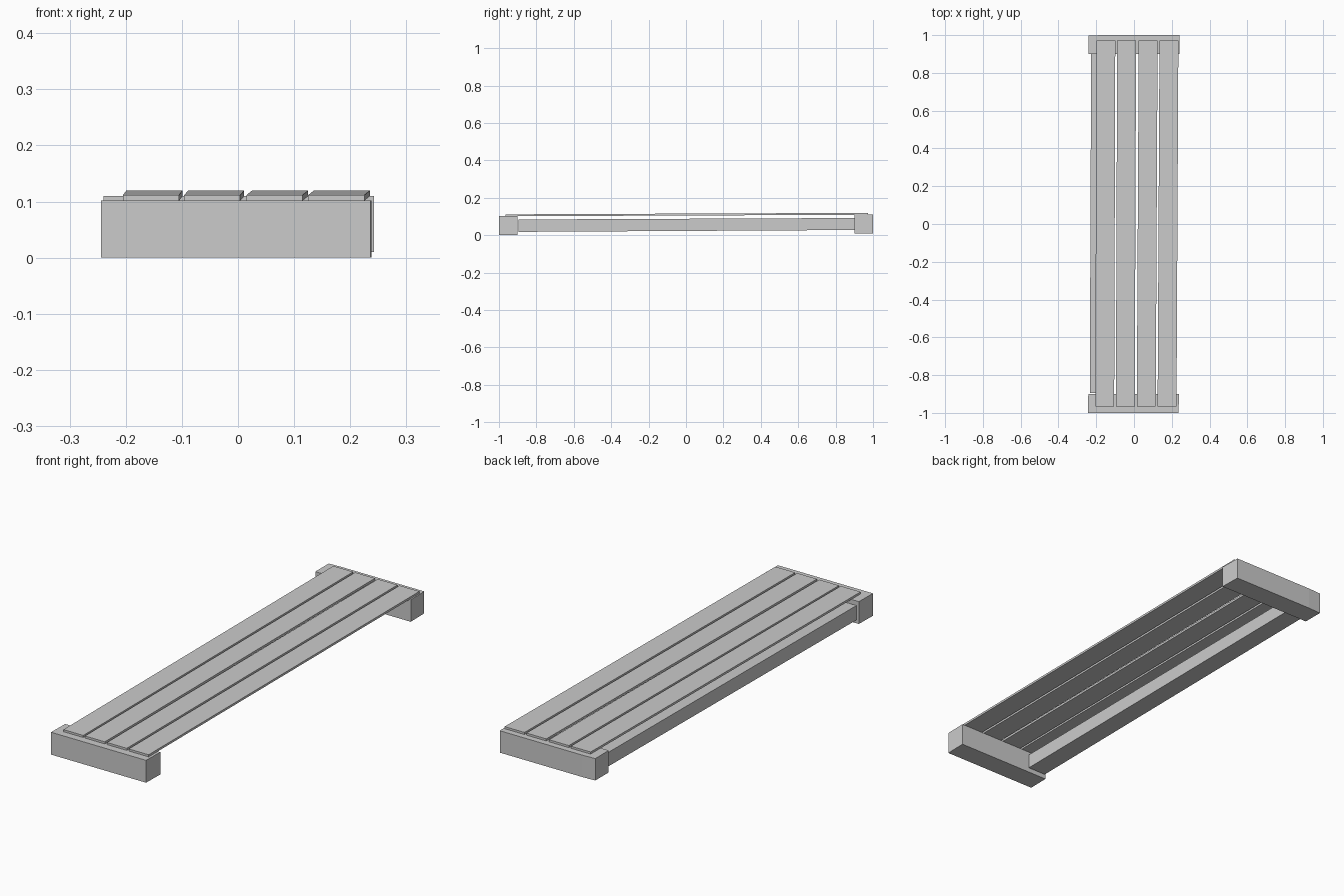
import bpy, bmesh

if "Cube" in bpy.data.objects:
    bpy.data.objects.remove(bpy.data.objects["Cube"])


def loft(name, y0, rect0, y1, rect1):
    """Box running along y, from one (x0, x1, z0, z1) end to another."""
    bm = bmesh.new()
    ends = []
    for y, (xa, xb, za, zb) in ((y0, rect0), (y1, rect1)):
        ends.append([bm.verts.new((x, y, z))
                     for x, z in ((xa, za), (xb, za), (xb, zb), (xa, zb))])
    a, b = ends
    bm.faces.new(a)
    bm.faces.new(b)
    for i in range(4):
        j = (i + 1) % 4
        bm.faces.new((a[i], a[j], b[j], b[i]))
    return finish(name, bm)


def plan_block(name, outline, z0, z1):
    """Plan outline extruded upward."""
    bm = bmesh.new()
    base = bm.faces.new([bm.verts.new((x, y, z0)) for x, y in outline])
    top = bmesh.ops.extrude_face_region(bm, geom=[base])["geom"]
    for v in top:
        if isinstance(v, bmesh.types.BMVert):
            v.co.z = z1
    return finish(name, bm)


def finish(name, bm):
    bmesh.ops.recalc_face_normals(bm, faces=bm.faces[:])
    mesh = bpy.data.meshes.new(name)
    bm.to_mesh(mesh)
    bm.free()
    obj = bpy.data.objects.new(name, mesh)
    bpy.context.collection.objects.link(obj)
    return obj


# End supports; the back one sits slightly higher and has a worn corner
plan_block("front_support",
           [(-0.244, -1), (0.236, -1), (0.238, -0.9), (-0.242, -0.9)], 0.0, 0.102)
plan_block("back_support",
           [(-0.24, 0.9), (0.242, 0.9), (0.24, 1), (-0.175, 1), (-0.24, 0.997)],
           0.01, 0.11)

# Side rail under the left edge, joining the supports
loft("side_rail", -0.895, (-0.234, -0.142, 0.018, 0.084),
     0.9, (-0.227, -0.138, 0.028, 0.092))

# Top slats, climbing gently toward the back: (front left x, back left x)
slats = [(-0.205, -0.199), (-0.096, -0.089), (0.015, 0.025), (0.125, 0.135)]
for i, (xf, xb) in enumerate(slats):
    loft(f"top_slat_{i + 1}", -0.966, (xf, xf + 0.1, 0.1015, 0.1115),
         0.972, (xb, xb + 0.1, 0.1095, 0.1195))
